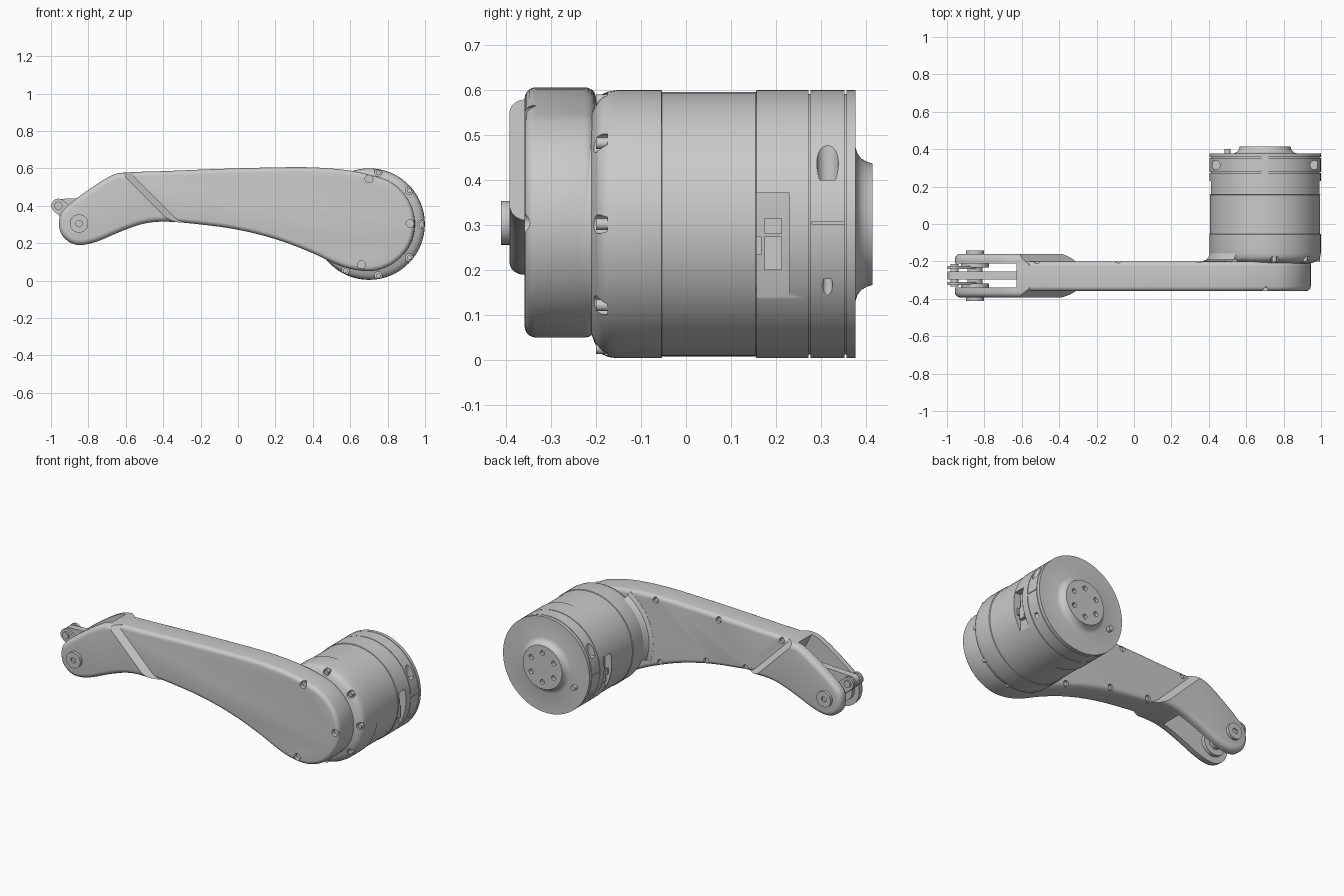
import bpy, bmesh
from math import sin, cos, radians, pi
from mathutils import Vector, Matrix

if "Cube" in bpy.data.objects:
    bpy.data.objects.remove(bpy.data.objects["Cube"])

grey = bpy.data.materials.new("machined_grey")
grey.use_nodes = True
colour = (0.59, 0.59, 0.59, 1)
grey.diffuse_color = colour
next(n for n in grey.node_tree.nodes if n.type == "BSDF_PRINCIPLED").inputs["Base Color"].default_value = colour

CX, CZ = 0.701, 0.302          # motor axis
ALONG_Y = Matrix.Rotation(pi / 2, 4, "X")


def make(name, bm):
    bmesh.ops.recalc_face_normals(bm, faces=bm.faces)
    mesh = bpy.data.meshes.new(name)
    bm.to_mesh(mesh)
    bm.free()
    mesh.materials.append(grey)
    obj = bpy.data.objects.new(name, mesh)
    bpy.context.collection.objects.link(obj)
    return obj


def add_cyl(bm, x, z, r, y0, y1, segs=24):
    place = Matrix.Translation((x, (y0 + y1) / 2, z)) @ ALONG_Y
    bmesh.ops.create_cone(bm, cap_ends=True, segments=segs, radius1=r, radius2=r,
                          depth=y1 - y0, matrix=place)


def add_box(bm, lo, hi):
    lo, hi = Vector(lo), Vector(hi)
    place = Matrix.Translation((lo + hi) / 2) @ Matrix.Diagonal((*(hi - lo), 1))
    bmesh.ops.create_cube(bm, size=1, matrix=place)


def add_prism(bm, outline, y0, y1, round_off=0.0):
    """Extruded outline; rounding skips the long straight end that meets the next part."""
    n = len(outline)
    rings = [[bm.verts.new((x, y, z)) for x, z in outline] for y in (y0, y1)]
    caps = [bm.faces.new(ring) for ring in rings]
    for i in range(n):
        j = (i + 1) % n
        bm.faces.new((rings[0][i], rings[0][j], rings[1][j], rings[1][i]))
    bmesh.ops.recalc_face_normals(bm, faces=bm.faces)
    if round_off:
        rim = []
        for cap in caps:
            straight = max(cap.edges, key=lambda e: e.calc_length())
            rim += [e for e in cap.edges if e != straight]
        bmesh.ops.bevel(bm, geom=rim, offset=round_off, segments=5, profile=0.5,
                        affect="EDGES", clamp_overlap=False)


def lathe(name, profile, start=0, sweep=360, steps=96):
    bm = bmesh.new()
    rot = Matrix.Rotation(radians(-start), 3, "Y")
    verts = [bm.verts.new(rot @ Vector((r, y, 0))) for r, y in profile]
    edges = [bm.edges.new(pair) for pair in zip(verts, verts[1:])]
    bmesh.ops.spin(bm, geom=verts + edges, cent=(0, 0, 0), axis=(0, -1, 0),
                   angle=radians(sweep), steps=steps)
    bmesh.ops.remove_doubles(bm, verts=bm.verts, dist=1e-5)
    bmesh.ops.translate(bm, verts=bm.verts, vec=(CX, 0, CZ))
    return make(name, bm)


def cut(obj, bm):
    cutter = make("cutter", bm)
    mod = obj.modifiers.new("cut", "BOOLEAN")
    mod.operation, mod.solver, mod.object = "DIFFERENCE", "EXACT", cutter
    deps = bpy.context.evaluated_depsgraph_get()
    mesh = bpy.data.meshes.new_from_object(obj.evaluated_get(deps))
    obj.modifiers.clear()
    obj.data = mesh
    bpy.data.objects.remove(cutter)


def smooth_loop(points, n=4):
    out = []
    for i in range(len(points)):
        a, b, c, d = (Vector(points[(i + k) % len(points)]) for k in (-1, 0, 1, 2))
        for t in (k / n for k in range(n)):
            p = 0.5 * (2 * b + (c - a) * t + (2 * a - 5 * b + 4 * c - d) * t ** 2
                       + (3 * b - a - 3 * c + d) * t ** 3)
            out.append((p.x, p.y))
    return out


def clip(loop, keep):
    """Keep the contiguous run of points passing the rule."""
    start = next(i for i in range(len(loop)) if keep(loop[i]) and not keep(loop[i - 1]))
    return [p for p in loop[start:] + loop[:start] if keep(p)]


def link(bm, p, q, r, y0, y1):
    p, q = Vector(p), Vector(q)
    d = (q - p).normalized()
    side = Vector((-d.y, d.x))
    pts = []
    for end, s in ((q, 1), (p, -1)):
        for k in range(13):
            a = -pi / 2 + pi * k / 12
            pts.append(end + s * r * (d * cos(a) + side * sin(a)))
    add_prism(bm, pts, y0, y1)


def screws(name, spots, y0, y1):
    bm = bmesh.new()
    for x, z in spots:
        add_cyl(bm, x, z, 0.013, y0, y1, 16)
    make(name, bm)


# Silhouette shared by the arm and the fork
end_arc = [(0.69 + 0.255 * cos(radians(a)), 0.305 + 0.255 * sin(radians(a)))
           for a in range(-90, 80, 15)]
outline = smooth_loop(
    [(-.928, .385), (-.957, .32), (-.945, .25), (-.90, .205), (-.84, .19), (-.75, .21),
     (-.62, .265), (-.5, .305), (-.38, .315), (-.2, .3), (0, .272), (.2, .222),
     (.38, .155), (.52, .09), (.6, .063)] + end_arc +
    [(.6, .588), (.4, .605), (.2, .605), (-.1, .597), (-.4, .585), (-.6, .578),
     (-.68, .56), (-.8, .485)])

# Arm with screw recesses along its rims
bm = bmesh.new()
add_prism(bm, clip(outline, lambda p: p[0] + p[1] > -0.03), -0.359, -0.2, 0.025)
arm = make("arm", bm)
front_spots = [(.70, .545), (.92, .305), (.66, .085)]
back_spots = [(.35, .58), (-.085, .573), (-.52, .56), (.32, .2), (0, .295), (-.27, .325)]
bm = bmesh.new()
for x, z in front_spots:
    add_cyl(bm, x, z, 0.021, -0.4, -0.335)
for x, z in back_spots:
    add_cyl(bm, x, z, 0.018, -0.218, -0.17)
cut(arm, bm)
screws("arm_front_screws", front_spots, -0.34, -0.328)
screws("arm_back_screws", back_spots, -0.224, -0.21)

# Fork: wider than the arm, sloping down to it on both faces, with an open slot
bm = bmesh.new()
add_prism(bm, clip(outline, lambda p: p[0] + p[1] < 0.06), -0.393, -0.16, 0.03)
for foot, slope in ((-0.359, -1.45), (-0.2, 1.25)):
    bmesh.ops.bisect_plane(bm, geom=bm.verts[:] + bm.edges[:] + bm.faces[:], dist=1e-5,
                           plane_co=(0, foot, 0), plane_no=(1, slope, 1), clear_outer=True)
    bmesh.ops.holes_fill(bm, edges=[e for e in bm.edges if e.is_boundary])
fork = make("fork", bm)
bm = bmesh.new()
add_prism(bm, [(-1.1, .1), (-.40, .1), (-.65, .62), (-.65, .7), (-1.1, .7)], -0.34, -0.21)
cut(fork, bm)

# Fork pivot: pin, inner washers and outer bosses with sockets
PX, PZ = -0.85, 0.305
bm = bmesh.new()
add_cyl(bm, PX, PZ, 0.04, -0.35, -0.2, 32)
for y0, y1 in ((-.342, -.318), (-.232, -.208)):
    add_cyl(bm, PX, PZ, 0.075, y0, y1, 32)
make("fork_pin", bm)
bm = bmesh.new()
add_cyl(bm, PX, PZ, 0.049, -0.411, -0.38, 32)
add_cyl(bm, PX, PZ, 0.049, -0.173, -0.142, 32)
bosses = make("pivot_bosses", bm)
bm = bmesh.new()
add_cyl(bm, PX, PZ, 0.018, -0.43, -0.4, 6)
add_cyl(bm, PX, PZ, 0.018, -0.153, -0.12, 6)
cut(bosses, bm)

# Crank plates, push rod and the small end pin
RX, RZ = -0.96, 0.40
bm = bmesh.new()
for y0, y1 in ((-.325, -.31), (-.24, -.225)):
    link(bm, (PX, PZ), (RX, RZ), 0.038, y0, y1)
make("crank_plates", bm)
bm = bmesh.new()
link(bm, (RX, RZ), (-0.5, 0.42), 0.036, -0.296, -0.254)
make("push_rod", bm)
bm = bmesh.new()
add_cyl(bm, RX, RZ, 0.022, -0.335, -0.215)
make("end_pin", bm)

# Motor housing, turned about its axis, with grooves and an output flange
profile = [(0, -.3), (.24, -.3), (.245, -.21), (.262, -.204), (.278, -.197), (.289, -.187),
           (.295, -.174), (.298, -.155), (.298, -.055), (.294, -.053), (.294, .155),
           (.298, .157)]
for y in (.275, .355):
    profile += [(.298, y - .002), (.29, y - .002), (.29, y + .002), (.298, y + .002)]
profile += [(.298, .377), (.172, .377), (.158, .381), (.146, .39), (.139, .402),
            (.135, .415), (0, .415)]
motor = lathe("motor_housing", profile)
angles = (80, 40, 0, -40, -80, -117)
shoulder = [(CX + .28 * cos(radians(a)), CZ + .28 * sin(radians(a))) for a in angles]
bm = bmesh.new()
for x, z in shoulder:
    add_cyl(bm, x, z, 0.021, -0.26, -0.175)
for a in range(0, 360, 60):                      # flange bolt holes
    add_cyl(bm, CX + .09 * cos(radians(a + 30)), CZ + .09 * sin(radians(a + 30)),
            0.015, 0.395, 0.43, 20)
for s in (-1, 1):                                # side pockets, clamp bores and split lines
    xs = sorted((CX + s * 0.25, CX + s * 0.34))
    add_box(bm, (xs[0], .157, .14), (xs[1], .23, .372))
    xs = sorted((CX + s * 0.288, CX + s * 0.34))
    add_box(bm, (xs[0], .279, .303), (xs[1], .351, .307))
    for z, r, depth in ((.46, .024, .12), (.13, .011, .1)):
        bmesh.ops.create_cone(bm, cap_ends=True, segments=24, radius1=r, radius2=r, depth=depth,
                              matrix=Matrix.Translation((CX + s * .265, .315, z)))
cut(motor, bm)
screws("shoulder_screws", shoulder, -0.2, -0.168)

# Concave blend between housing and arm
lathe("housing_blend", [(.285, -.14), (.297, -.155), (.302, -.175), (.312, -.19),
                        (.335, -.199), (.335, -.21), (.285, -.21), (.285, -.14)], 122, 78, 24)

# Sockets inside both side pockets
for s, side in ((-1, "right"), (1, "left")):
    bm = bmesh.new()
    for z0, z1, top in ((.2, .275, .272), (.28, .315, .265)):
        xs = sorted((CX + s * .24, CX + s * top))
        add_box(bm, (xs[0], .175, z0), (xs[1], .213, z1))
    xs = sorted((CX + s * .24, CX + s * .275))
    add_box(bm, (xs[0], .157, .235), (xs[1], .168, .275))
    make(side + "_sockets", bm)

# Locating pin on the back face
bm = bmesh.new()
add_cyl(bm, 0.5, 0.22, 0.016, 0.37, 0.402)
make("locating_pin", bm)

# Smooth shading with crisp edges
bpy.ops.object.select_all(action="DESELECT")
for obj in bpy.context.collection.objects:
    if obj.type == "MESH" and grey.name in obj.data.materials:
        obj.select_set(True)
        bpy.context.view_layer.objects.active = obj
bpy.ops.object.shade_smooth_by_angle(angle=radians(32))
